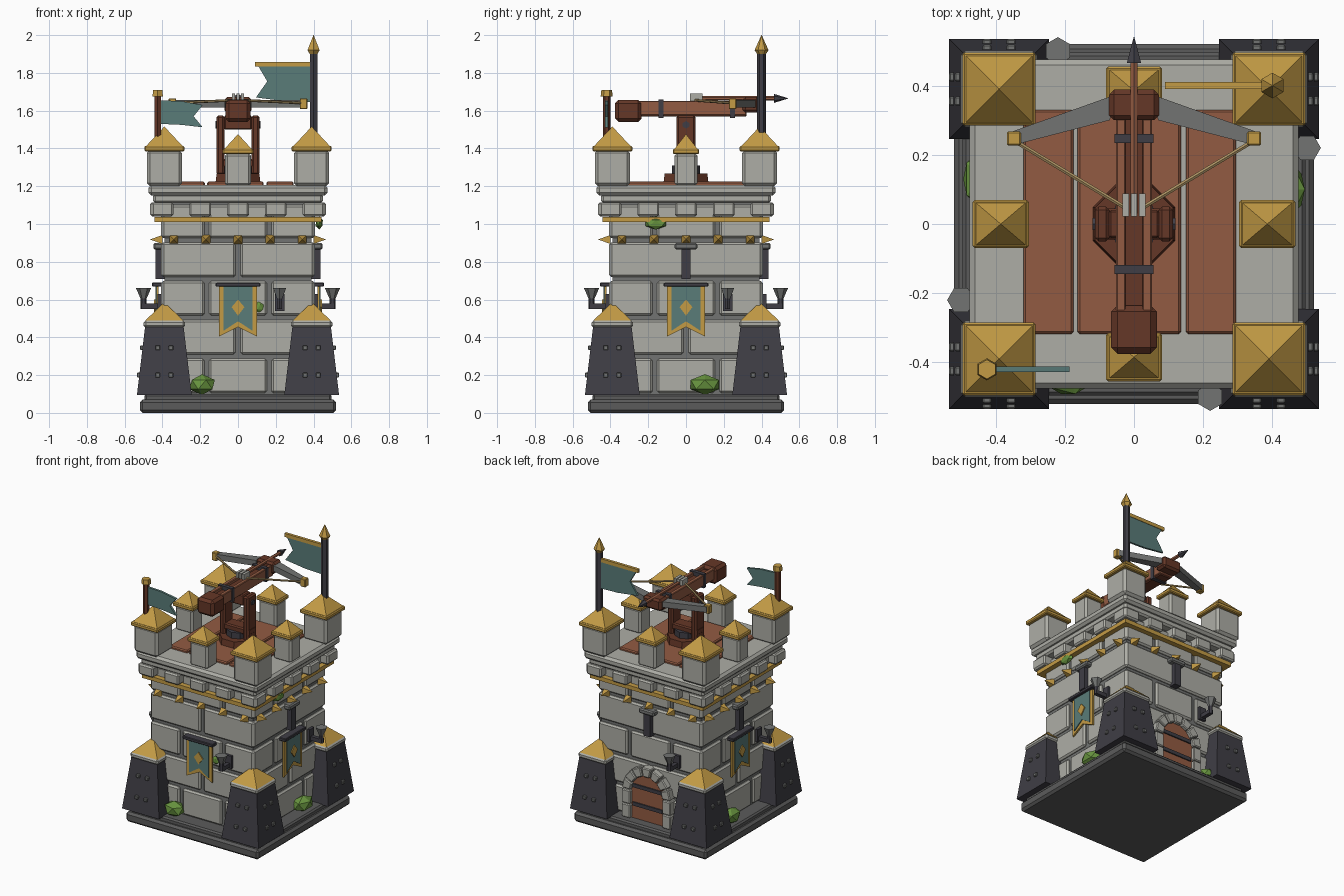
import bpy, bmesh, math
from mathutils import Matrix, Vector

cube = bpy.data.objects.get("Cube")
if cube:
    bpy.data.objects.remove(cube, do_unlink=True)


def material(name, r, g, b):
    m = bpy.data.materials.new(name)
    m.use_nodes = True
    m.diffuse_color = (r, g, b, 1)
    m.node_tree.nodes["Principled BSDF"].inputs["Base Color"].default_value = (r, g, b, 1)
    return m


STONE = material("light stone", .42, .42, .38)
MORTAR = material("grey stone", .17, .175, .17)
BASE = material("dark grey stone", .105, .105, .105)
SLATE = material("slate iron", .05, .048, .06)
GOLD = material("gold", .55, .33, .06)
TAN = material("rope tan", .40, .28, .12)
PLANK = material("red brown plank", .29, .105, .055)
WOOD = material("dark wood", .13, .038, .02)
TEAL = material("teal cloth", .10, .20, .19)
GREEN = material("moss green", .14, .30, .05)

I = Matrix.Identity(4)
SIDES = [Matrix.Rotation(k * math.pi / 2, 4, 'Z') for k in range(4)]  # front, +x, back, -x
FRONT, PLUS_X, BACK, MINUS_X = SIDES


def finish(name, bm, mat, M=I, bevel=0):
    if bevel:
        bmesh.ops.bevel(bm, geom=bm.edges[:], offset=bevel, segments=1, affect='EDGES')
    bm.transform(M)
    bmesh.ops.recalc_face_normals(bm, faces=bm.faces)
    me = bpy.data.meshes.new(name)
    bm.to_mesh(me)
    bm.free()
    me.materials.append(mat)
    ob = bpy.data.objects.new(name, me)
    bpy.context.collection.objects.link(ob)
    return ob


def box(name, x, y, z, mat, M=I, bevel=0, top=1):
    """Box from (min, max) ranges; top scales the upper face."""
    bm = bmesh.new()
    bmesh.ops.create_cube(bm, size=1)
    mid = Vector([(a + b) / 2 for a, b in (x, y, z)])
    for v in bm.verts:
        s = top if v.co.z > 0 else 1
        v.co = mid + Vector((v.co.x * (x[1] - x[0]) * s, v.co.y * (y[1] - y[0]) * s,
                             v.co.z * (z[1] - z[0])))
    return finish(name, bm, mat, M, bevel)


def block(name, cx, cy, hx, hy, z, mat, M=I, bevel=0, top=1):
    return box(name, (cx - hx, cx + hx), (cy - hy, cy + hy), z, mat, M, bevel, top)


def rod(name, a, b, r1, r2, n, mat, M=I, turn=0):
    """Cone or cylinder with n sides from point a to point b."""
    a, b = Vector(a), Vector(b)
    bm = bmesh.new()
    bmesh.ops.create_cone(bm, cap_ends=True, segments=n, radius1=r1, radius2=r2,
                          depth=(b - a).length)
    R = (b - a).to_track_quat('Z', 'Y').to_matrix().to_4x4()
    T = Matrix.Translation((a + b) / 2) @ R @ Matrix.Rotation(turn, 4, 'Z')
    return finish(name, bm, mat, M @ T)


def prism(name, pts, y0, y1, mat, M=I, bevel=0):
    """Extrude an x-z outline from y0 to y1."""
    bm = bmesh.new()
    f = bm.faces.new([bm.verts.new((x, y0, z)) for x, z in pts])
    new = bmesh.ops.extrude_face_region(bm, geom=[f])["geom"]
    bmesh.ops.translate(bm, vec=(0, y1 - y0, 0),
                        verts=[v for v in new if isinstance(v, bmesh.types.BMVert)])
    return finish(name, bm, mat, M, bevel)


def roof(name, cx, cy, hx, hy, z0, z1):
    """Gold eave with a pyramid on it."""
    block(name + "_eave", cx, cy, hx, hy, (z0, z0 + .028), GOLD, bevel=.006)
    block(name + "_pyramid", cx, cy, hx - .008, hy - .008, (z0 + .026, z1), GOLD, top=.01)


def moss(c, s):
    bm = bmesh.new()
    bmesh.ops.create_icosphere(bm, subdivisions=1, radius=1)
    finish("moss", bm, GREEN, Matrix.Translation(c) @ Matrix.Diagonal((*s, 1)))


# Foundation and tower core
block("foundation", 0, 0, .52, .52, (0, .07), BASE, bevel=.015)
block("foundation_step", 0, 0, .495, .495, (.06, .1), BASE, bevel=.01)
block("tower_core", 0, 0, .39, .39, (.09, 1.12), MORTAR)

# Stone courses, corbels, trim and studs on each side
for M in SIDES:
    for row in range(5):
        z0 = .105 + row * .205
        cuts = [-.415, 0, .415] if row % 2 else [-.415, -.165, .165, .415]
        for a, b in zip(cuts, cuts[1:]):
            box("wall_block", (a + .012, b - .012), (-.407, -.37),
                (z0, min(z0 + .183, 1.1)), STONE, M, .011)
    for i in range(-2, 3):
        block("corbel", i * .2, -.42, .058, .045, (1.04, 1.115), STONE, M, .01)
        rod("wall_spike", (i * .17, -.40, .918), (i * .17, -.465, .918), .033, .001, 4, GOLD, M,
            math.pi / 4)
    box("gold_band", (-.443, .443), (-.443, -.39), (1.01, 1.038), GOLD, M)
    # Wall torch holder
    rod("torch_cup", (.22, -.5, .605), (.22, -.5, .66), .016, .04, 6, MORTAR, M)
    rod("torch_stem", (.22, -.5, .55), (.22, -.5, .61), .016, .016, 6, SLATE, M)
    box("torch_arm", (.206, .234), (-.51, -.39), (.55, .578), SLATE, M)
    box("torch_plate", (.195, .245), (-.425, -.39), (.54, .63), SLATE, M)

# Battlement slab and deck
block("slab_lower", 0, 0, .45, .45, (1.11, 1.16), STONE, bevel=.012)
block("slab_upper", 0, 0, .475, .475, (1.15, 1.207), STONE, bevel=.016)
for a, b, end in ((-.32, -.175, .33), (-.163, .136, .325), (.15, .295, .33)):
    box("deck_plank", (a, b), (-.318, end), (1.195, 1.224), PLANK, bevel=.007)

# Corner buttresses and corner merlons
for sx in (-1, 1):
    for sy in (-1, 1):
        x, y = sx * .39, sy * .39
        block("buttress", x, y, .145, .145, (.095, .46), SLATE, top=.7)
        block("buttress_cap", x, y, .11, .11, (.45, .49), STONE, bevel=.012)
        block("buttress_roof", x, y, .102, .102, (.488, .585), GOLD, top=.01)
        for z, out in ((.2, .127), (.345, .11)):
            for d in (-.035, .035):
                block("buttress_stud", x + d, y + sy * out, .013, .018, (z - .013, z + .013),
                      MORTAR, bevel=.004)
                block("buttress_stud", x + sx * out, y + d, .018, .013, (z - .013, z + .013),
                      MORTAR, bevel=.004)
        block("corner_merlon", x, y, .093, .093, (1.2, 1.392), STONE, bevel=.016)
        roof("corner_roof", x, y, .106, .106, 1.385, 1.515)

# Middle merlons
for M in SIDES:
    c = M @ Vector((0, -.385, 0))
    block("middle_merlon", c.x, c.y, .07, .06, (1.2, 1.375), STONE, bevel=.014)
    roof("middle_roof", c.x, c.y, .081, .07, 1.37, 1.475)

# Hanging banners
for M in (FRONT, PLUS_X, MINUS_X):
    tail = [(-.1, .67), (.1, .67), (.1, .405), (0, .455), (-.1, .405)]
    prism("banner_trim", tail, -.432, -.42, GOLD, M)
    prism("banner_cloth", [(x * .76, z + (.03 if z < .6 else 0)) for x, z in tail],
          -.438, -.428, TEAL, M)
    prism("banner_diamond", [(0, .6), (.034, .56), (0, .515), (-.034, .56)],
          -.445, -.437, GOLD, M)
    box("banner_bar", (-.118, .118), (-.455, -.39), (.668, .69), SLATE, M, .004)

# Arrow slits
for M in (PLUS_X, BACK, MINUS_X):
    box("arrow_slit", (-.025, .025), (-.438, -.38), (.71, .875), SLATE, M)
    box("slit_lintel", (-.06, .06), (-.448, -.38), (.865, .9), MORTAR, M, .008)

# Arched back door
arc = [math.pi * i / 8 for i in range(9)]
prism("door", [(.13, .1)] + [(.13 * math.cos(t), .3 + .13 * math.sin(t)) for t in arc]
      + [(-.13, .1)], -.425, -.38, PLANK, BACK)
for i in range(7):
    a, b = math.pi * i / 7 + .025, math.pi * (i + 1) / 7 - .025
    prism("arch_stone", [(r * math.cos(t), .3 + r * math.sin(t))
                         for r, t in ((.125, a), (.19, a), (.19, b), (.125, b))],
          -.45, -.38, STONE, BACK, .006)
for s in (-1, 1):
    for z in (.1, .2):
        block("door_jamb", s * .158, -.415, .033, .035, (z, z + .096), STONE, BACK, .006)
for z in (.19, .32):
    box("door_strap", (-.115, .115), (-.434, -.41), (z, z + .025), SLATE, BACK)

# Moss clumps
moss((-.19, -.44, .15), (.075, .06, .055))
moss((.44, .1, .15), (.06, .088, .055))
moss((-.44, .13, .15), (.06, .09, .055))
moss((-.25, .43, .14), (.06, .05, .045))
moss((.43, -.16, 1.005), (.022, .065, .035))
moss((.11, -.405, .56), (.03, .015, .03))

# Tall flag
rod("tall_pole", (.4, .4, 1.47), (.4, .4, 1.91), .023, .023, 6, SLATE)
rod("tall_finial_base", (.4, .4, 1.895), (.4, .4, 1.92), .02, .037, 6, GOLD)
rod("tall_finial", (.4, .4, 1.92), (.4, .4, 2), .037, .001, 6, GOLD)
prism("tall_flag", [(.39, 1.84), (.105, 1.84), (.155, 1.755), (.095, 1.67), (.25, 1.65),
                    (.39, 1.645)], .393, .407, TEAL)
box("tall_flag_bar", (.09, .39), (.39, .41), (1.833, 1.858), GOLD)

# Short flag
rod("short_pole", (-.425, -.42, 1.44), (-.425, -.42, 1.68), .02, .02, 6, WOOD)
rod("short_pole_cap", (-.425, -.42, 1.675), (-.425, -.42, 1.71), .032, .028, 6, GOLD)
prism("short_flag", [(-.41, 1.655), (-.3, 1.65), (-.187, 1.63), (-.235, 1.57), (-.187, 1.512),
                     (-.3, 1.525), (-.41, 1.53)], -.428, -.412, TEAL)

# Ballista stand
rod("turntable", (0, 0, 1.225), (0, 0, 1.268), .128, .122, 8, WOOD, turn=math.pi / 8)
rod("turntable_hub", (0, 0, 1.26), (0, 0, 1.31), .075, .075, 8, SLATE)
block("stand_beam", 0, 0, .115, .045, (1.3, 1.345), WOOD, bevel=.008)
for s in (-1, 1):
    block("stand_post", s * .092, 0, .021, .05, (1.26, 1.575), WOOD, bevel=.01)
    rod("stand_bolt", (s * .1, 0, 1.525), (s * .12, 0, 1.525), .02, .02, 6, SLATE)
rod("stand_axle", (-.1, 0, 1.525), (.1, 0, 1.525), .02, .02, 6, SLATE)
block("rail_cradle", 0, 0, .072, .04, (1.5, 1.575), WOOD, bevel=.006)

# Ballista rail, butt and head
block("rail", 0, .02, .045, .3, (1.568, 1.632), WOOD, bevel=.006)
for s in (-1, 1):
    block("rail_side", s * .038, .02, .014, .3, (1.575, 1.652), PLANK, bevel=.004)
box("rail_butt", (-.066, .066), (-.375, -.235), (1.54, 1.657), WOOD, bevel=.018)
box("rail_head", (-.072, .072), (.3, .388), (1.59, 1.672), WOOD, bevel=.014)
for y in (-.132, .247):
    block("iron_band", 0, y, .056, .013, (1.562, 1.66), SLATE)

# Bow limbs, tips and string
for s in (-1, 1):
    bm = bmesh.new()
    plan = [(.05, .375), (.07, .30), (.34, .23), (.35, .268)]
    f = bm.faces.new([bm.verts.new((s * x, y, 1.617)) for x, y in plan])
    new = bmesh.ops.extrude_face_region(bm, geom=[f])["geom"]
    bmesh.ops.translate(bm, vec=(0, 0, .04),
                        verts=[v for v in new if isinstance(v, bmesh.types.BMVert)])
    finish("bow_limb", bm, MORTAR)
    block("limb_tip", s * .347, .247, .02, .02, (1.608, 1.665), GOLD, bevel=.004)
    rod("bow_string", (s * .345, .24, 1.64), (s * .03, .05, 1.655), .007, .007, 6, TAN)

# Bolt
rod("bolt_shaft", (0, .03, 1.665), (0, .48, 1.665), .012, .012, 6, PLANK)
rod("bolt_tip", (0, .465, 1.665), (0, .54, 1.665), .024, .001, 6, SLATE)
for x in (-.024, 0, .024):
    block("bolt_fletching", x, .055, .009, .033, (1.652, 1.69), STONE)
